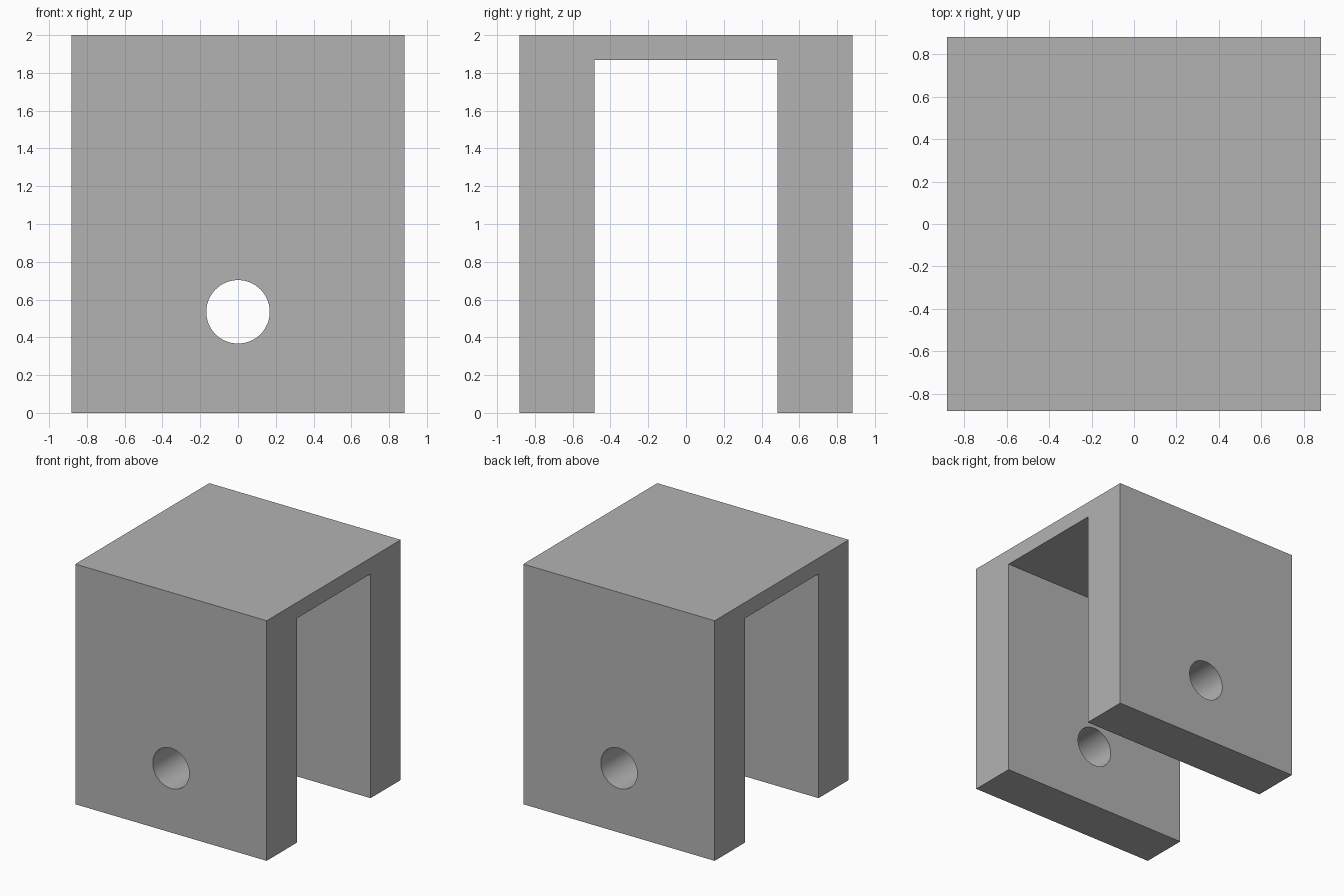
import bpy
import bmesh
from mathutils import Matrix

cube = bpy.data.objects.get("Cube")
if cube:
    bpy.data.objects.remove(cube, do_unlink=True)

HALF = 0.882          # half of the square footprint
HEIGHT = 2.0
SLOT = 0.485          # half of the gap between the legs
CEILING = 1.868       # underside of the bridge
HOLE_Z, HOLE_R = 0.535, 0.168

grey = bpy.data.materials.new("plain_grey")
grey.use_nodes = True
colour = (0.45, 0.45, 0.45, 1.0)
grey.diffuse_color = colour
grey.node_tree.nodes["Principled BSDF"].inputs["Base Color"].default_value = colour


def add_object(name, bm):
    bmesh.ops.recalc_face_normals(bm, faces=bm.faces)
    mesh = bpy.data.meshes.new(name)
    bm.to_mesh(mesh)
    bm.free()
    obj = bpy.data.objects.new(name, mesh)
    bpy.context.collection.objects.link(obj)
    return obj


# Clevis: an upside-down U profile extruded across its width
profile = [(-HALF, 0), (-HALF, HEIGHT), (HALF, HEIGHT), (HALF, 0),
           (SLOT, 0), (SLOT, CEILING), (-SLOT, CEILING), (-SLOT, 0)]
bm = bmesh.new()
face = bm.faces.new([bm.verts.new((-HALF, y, z)) for y, z in profile])
side = bmesh.ops.extrude_face_region(bm, geom=[face])
moved = [v for v in side["geom"] if isinstance(v, bmesh.types.BMVert)]
bmesh.ops.translate(bm, verts=moved, vec=(2 * HALF, 0, 0))
clevis = add_object("clevis_bracket", bm)
clevis.data.materials.append(grey)

# Pin hole cutter through both legs
bm = bmesh.new()
bmesh.ops.create_cone(bm, cap_ends=True, segments=64, radius1=HOLE_R,
                      radius2=HOLE_R, depth=3 * HALF,
                      matrix=Matrix.Translation((0, 0, HOLE_Z))
                      @ Matrix.Rotation(1.5707963, 4, "X"))
cutter = add_object("pin_hole_cutter", bm)
cutter.data.materials.append(grey)

cut = clevis.modifiers.new("pin_hole", "BOOLEAN")
cut.operation = "DIFFERENCE"
cut.solver = "EXACT"
cut.object = cutter

# Apply the cut, then discard the cutter
bpy.ops.object.select_all(action="DESELECT")
clevis.select_set(True)
bpy.context.view_layer.objects.active = clevis
bpy.ops.object.modifier_apply(modifier=cut.name)
bpy.data.objects.remove(cutter, do_unlink=True)

# Smooth hole walls, crisp edges elsewhere
bpy.ops.object.shade_smooth_by_angle(angle=0.52)
